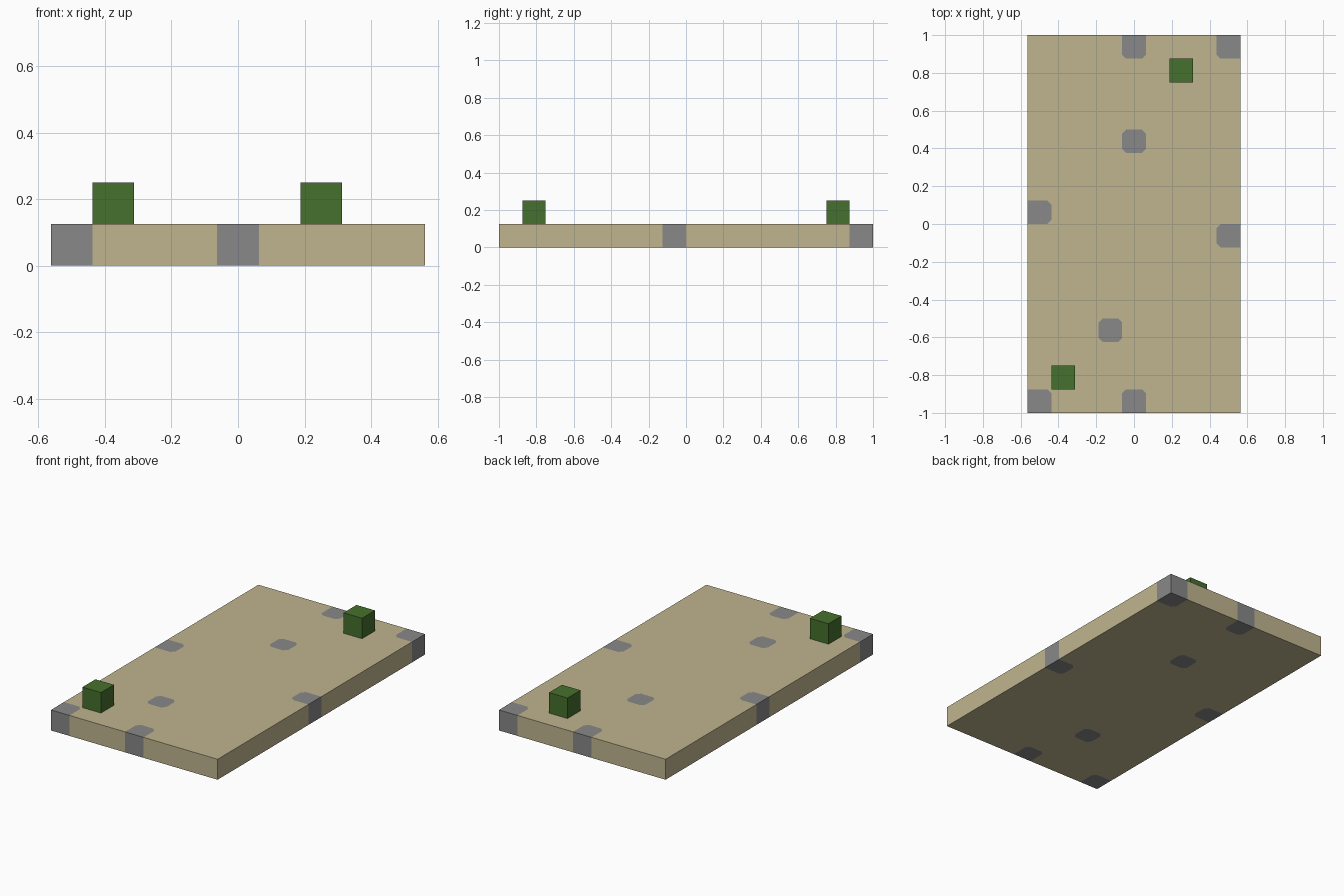
import bpy, bmesh
from mathutils import Matrix, Vector

cube = bpy.data.objects.get("Cube")
if cube:
    bpy.data.objects.remove(cube, do_unlink=True)

CELL = 0.125
COLS, ROWS = 9, 16
HALF_X, HALF_Y = COLS * CELL / 2, ROWS * CELL / 2
CORNER_CUT = 0.17


def material(name, colour):
    mat = bpy.data.materials.new(name)
    mat.use_nodes = True
    mat.diffuse_color = (*colour, 1)
    mat.node_tree.nodes["Principled BSDF"].inputs["Base Color"].default_value = (*colour, 1)
    return mat


sand = material("sand", (0.527, 0.462, 0.275))
stone = material("stone_grey", (0.246, 0.246, 0.246))
green = material("cactus_green", (0.061, 0.162, 0.026))


def add_object(name, bm, mats):
    mesh = bpy.data.meshes.new(name)
    bm.to_mesh(mesh)
    bm.free()
    for mat in mats:
        mesh.materials.append(mat)
    obj = bpy.data.objects.new(name, mesh)
    bpy.context.collection.objects.link(obj)
    return obj


def box(centre, size):
    bm = bmesh.new()
    bmesh.ops.create_cube(bm, size=1)
    bmesh.ops.scale(bm, vec=size, verts=bm.verts)
    bmesh.ops.translate(bm, vec=centre, verts=bm.verts)
    return bm


def cell_centre(col, row, z):
    return Vector(((col + 0.5) * CELL - HALF_X, (row + 0.5) * CELL - HALF_Y, z))


# Ground slab, cut into square cells
bm = box((0, 0, CELL / 2), (2 * HALF_X, 2 * HALF_Y, CELL))
for axis, count, half in ((Vector((1, 0, 0)), COLS, HALF_X), (Vector((0, 1, 0)), ROWS, HALF_Y)):
    for i in range(1, count):
        bmesh.ops.bisect_plane(bm, geom=bm.verts[:] + bm.edges[:] + bm.faces[:],
                               plane_co=axis * (i * CELL - half), plane_no=axis)

# Stone cells run through the slab
stones = {(0, 0), (4, 0), (3, 3), (8, 7), (0, 8), (4, 11), (4, 15), (8, 15)}
stone_faces = []
for face in bm.faces:
    c = face.calc_center_median() - face.normal * 0.01
    if (int((c.x + HALF_X) / CELL), int((c.y + HALF_Y) / CELL)) in stones:
        face.material_index = 1
        if abs(face.normal.z) > 0.5:
            stone_faces.append(face)

# Clip the inner corners of the stones back to sand
for face in stone_faces:
    for corner in face.verts[:]:
        if abs(corner.co.x) > HALF_X - 0.01 or abs(corner.co.y) > HALF_Y - 0.01:
            continue
        cuts = []
        for edge in [e for e in corner.link_edges if e in face.edges]:
            fraction = CORNER_CUT * CELL / edge.calc_length()
            cuts.append(bmesh.utils.edge_split(edge, corner, fraction)[1])
        bmesh.utils.face_split(face, cuts[0], cuts[1])
        pieces = [f for f in cuts[0].link_faces if cuts[1] in f.verts]
        small, large = sorted(pieces, key=lambda f: f.calc_area())
        small.material_index, large.material_index = 0, 1
        face = large
add_object("desert_ground", bm, (sand, stone))

# Cactus blocks
for name, col, row in (("front_cactus", 1, 1), ("back_cactus", 6, 14)):
    add_object(name, box(cell_centre(col, row, CELL * 1.5), (CELL, CELL, CELL)), (green,))
